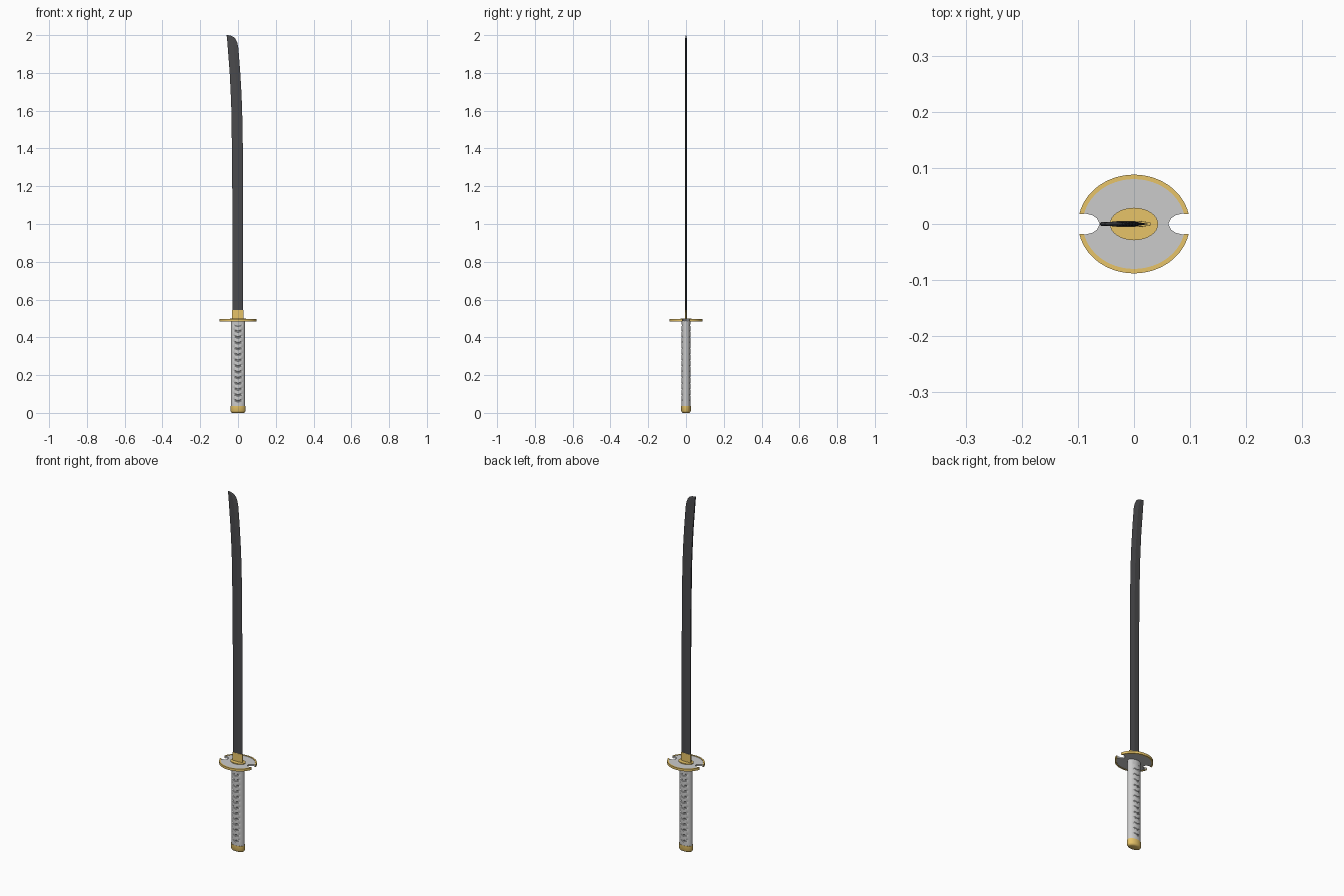
import bpy
from math import sin, cos, pi, asin

if "Cube" in bpy.data.objects:
    bpy.data.objects.remove(bpy.data.objects["Cube"])


def material(name, rgb):
    m = bpy.data.materials.new(name)
    m.diffuse_color = (*rgb, 1)
    m.use_nodes = True
    m.node_tree.nodes["Principled BSDF"].inputs["Base Color"].default_value = m.diffuse_color
    return m


GOLD = material("gold", (0.80, 0.55, 0.14))
STEEL = material("dark_steel", (0.07, 0.07, 0.075))


def loft(name, rings, mat=None, angle=30):
    """Skin a closed solid over rings with equal point counts."""
    n = len(rings[0])
    verts = [p for r in rings for p in r]
    faces = [(k * n + i, k * n + (i + 1) % n, (k + 1) * n + (i + 1) % n, (k + 1) * n + i)
             for k in range(len(rings) - 1) for i in range(n)]
    faces += [tuple(reversed(range(n))), tuple(range(len(verts) - n, len(verts)))]
    me = bpy.data.meshes.new(name)
    me.from_pydata(verts, [], faces)
    ob = bpy.data.objects.new(name, me)
    bpy.context.collection.objects.link(ob)
    if mat:
        me.materials.append(mat)
    bpy.ops.object.select_all(action='DESELECT')
    bpy.context.view_layer.objects.active = ob
    ob.select_set(True)
    bpy.ops.object.shade_smooth_by_angle(angle=angle * pi / 180)
    return ob


def oval(a, b, z, n=32):
    return [(a * cos(2 * pi * i / n), b * sin(2 * pi * i / n), z) for i in range(n)]


def prism(name, outline, z0, z1, mat=None):
    return loft(name, [[(x, y, z) for x, y in outline] for z in (z0, z1)], mat)


# Blade: spine on the left, cutting edge on the right, curving back to the tip
stations = [(0.49, -0.030, 0.027), (0.80, -0.030, 0.027), (1.10, -0.030, 0.027),
            (1.30, -0.031, 0.026), (1.45, -0.033, 0.025), (1.60, -0.035, 0.022),
            (1.70, -0.039, 0.018), (1.80, -0.044, 0.012), (1.88, -0.050, 0.006),
            (1.93, -0.054, 0.002), (1.96, -0.056, -0.004), (1.98, -0.058, -0.013),
            (1.99, -0.059, -0.023), (1.997, -0.060, -0.038), (2.0, -0.061, -0.056)]
blade = []
for z, l, r in stations:
    mid = l + (r - l) * 0.55
    t = 0.0042 * min(1, (r - l) / 0.04)
    blade.append([(l, -t * 0.8, z), (mid, -t, z), (r, 0, z), (mid, t, z), (l, t * 0.8, z)])
loft("blade", blade, STEEL, 10)

# Blade collar, a slim wedge wrapped around the blade root
loft("blade_collar", [[(-0.031, -d, z), (0.008, -d, z), (0.029, -0.003, z),
                       (0.029, 0.003, z), (0.008, d, z), (-0.031, d, z)]
                      for z, d in ((0.49, 0.0058), (0.545, 0.005))], GOLD)

# Guard plate: an oval with a rounded notch at both ends
A, B = 0.0995, 0.088
a0 = asin(0.018 / B)
arc = [a0 + (pi - 2 * a0) * i / 28 for i in range(29)]
notch = [(0.086, 0.0185), (0.075, 0.016), (0.066, 0.010), (0.061, 0.0)]
upper = [(0.985 * A * cos(t), 0.985 * B * sin(t)) for t in arc]
left = [(-x, y) for x, y in notch]
half = notch[::-1] + upper + left
outline = half + [(x, -y) for x, y in half[-2:0:-1]]
prism("guard_plate", outline, 0.487, 0.496, )

# Gold rims along the two curved sides of the guard
c0 = asin(0.0185 / (B - 0.008))
inner = [c0 + (pi - 2 * c0) * i / 28 for i in range(29)]
for name, s in (("guard_rim_back", 1), ("guard_rim_front", -1)):
    rim = [(A * cos(t), s * B * sin(t)) for t in arc]
    rim += [((A - 0.008) * cos(t), s * (B - 0.008) * sin(t)) for t in reversed(inner)]
    prism(name, rim[::s], 0.485, 0.498, GOLD)

# Oval washer between guard and blade
loft("guard_washer", [oval(0.043, 0.029, 0.494), oval(0.043, 0.029, 0.500)], GOLD)

# Grip with chevron wrap grooves on both broad faces
rings = [oval(0.038, 0.0245, 0.03, 48)]
count, z0, z1 = 14, 0.045, 0.475
step = (z1 - z0) / count
for k in range(count):
    for f, depth in ((0.0, 0), (0.70, 0), (0.78, 0.0025), (0.92, 0.0025)):
        ring = []
        for x, y, _ in oval(0.038, 0.0245, 0, 48):
            w = max(0, 1 - abs(x) / 0.028)
            ring.append((x, y - (depth * min(1, 2 * w) if y > 0 else -depth * min(1, 2 * w)),
                         z0 + (k + f) * step - 0.010 * w))
        rings.append(ring)
rings.append(oval(0.038, 0.0245, 0.488, 48))
loft("grip", rings, None, 25)

# Pommel cap with a rounded underside
loft("pommel", [oval(0.030, 0.016, 0.0), oval(0.036, 0.022, 0.003),
                oval(0.0395, 0.0255, 0.010), oval(0.0395, 0.0255, 0.036)], GOLD, 40)
